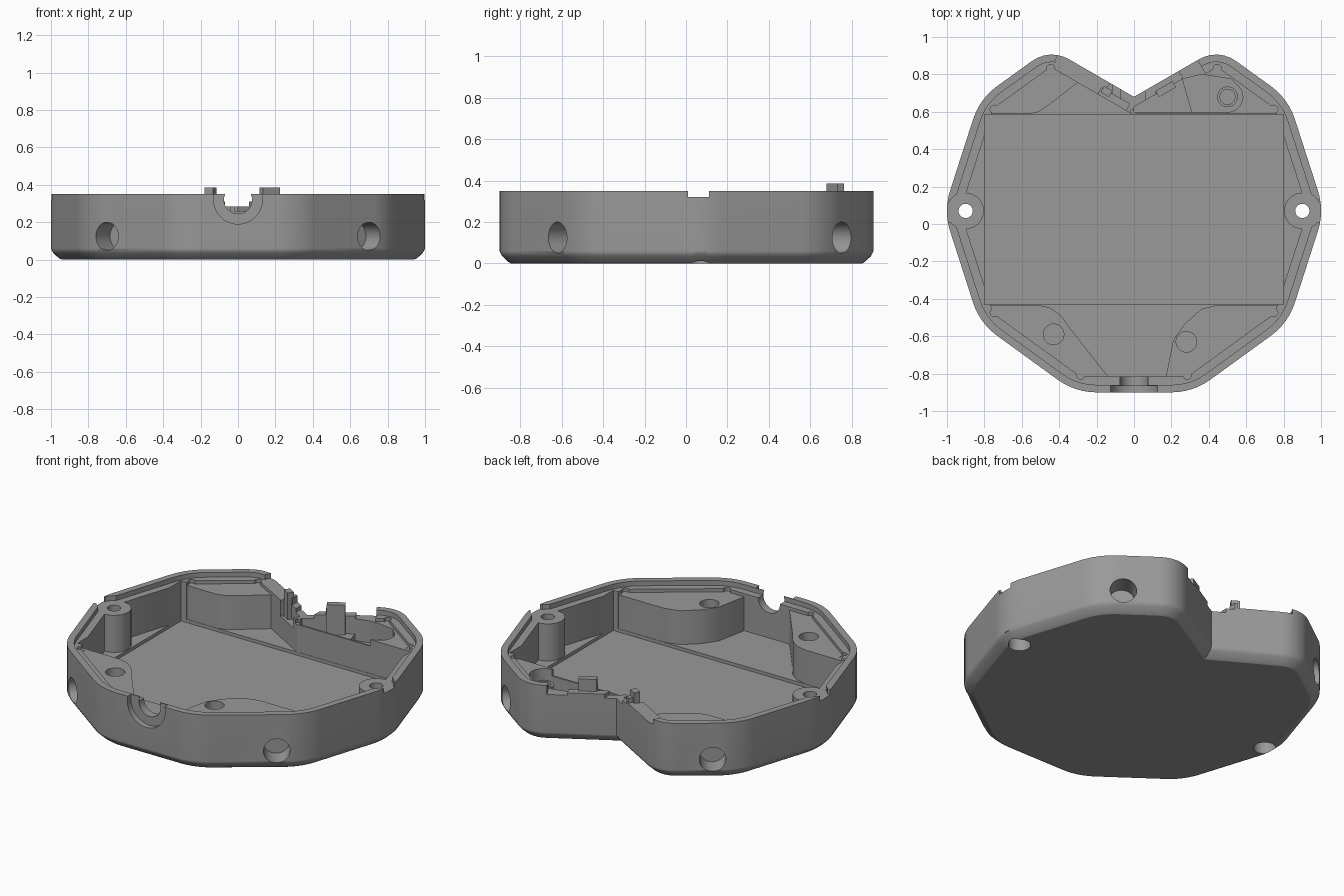
import bpy, bmesh, math
from mathutils import Vector

if "Cube" in bpy.data.objects:
    bpy.data.objects.remove(bpy.data.objects["Cube"])

CY = 0.07          # centre of the ten-sided outline
RIM, LEDGE, DECK, FLOOR = 0.35, 0.32, 0.30, 0.09

grey = bpy.data.materials.new("plain grey")
grey.diffuse_color = (0.32, 0.32, 0.32, 1)
grey.use_nodes = True
grey.node_tree.nodes["Principled BSDF"].inputs["Base Color"].default_value = grey.diffuse_color

# Outline corners (x, y, rounding radius), counter-clockwise, with a V notch at the back
half = [(0.315, -0.9, 0.35), (0.825, -0.53, 0.35), (1.018, CY, 0.35),
        (0.825, 0.67, 0.35), (0.45, 0.94, 0.18)]
CORNERS = half + [(0, 0.68, 0)] + [(-x, y, r) for x, y, r in reversed(half)]


def inset_corners(d):
    pts = [Vector(c[:2]) for c in CORNERS]
    out = []
    for i, p in enumerate(pts):
        a = (p - pts[i - 1]).normalized()
        b = (pts[(i + 1) % len(pts)] - p).normalized()
        na, nb = Vector((-a.y, a.x)), Vector((-b.y, b.x))
        out.append(p + (na + nb) * d / (1 + na.dot(nb)))
    return out


def outline(d, sharp=False, steps=6):
    pts, ring = inset_corners(d), []
    for i, p in enumerate(pts):
        r = 0 if sharp else CORNERS[i][2] - d * (CORNERS[i][2] > 0)
        if r <= 0:
            ring.append(p)
            continue
        a = (pts[i - 1] - p).normalized()
        b = (pts[(i + 1) % len(pts)] - p).normalized()
        ang = a.angle(b) / 2
        c = p + (a + b).normalized() * r / math.sin(ang)
        s = p + a * r / math.tan(ang) - c
        turn = math.pi - 2 * ang
        for k in range(steps + 1):
            t = turn * k / steps
            ring.append(c + Vector((s.x * math.cos(t) - s.y * math.sin(t),
                                    s.x * math.sin(t) + s.y * math.cos(t))))
    return ring


def loft(name, rings):
    """Closed solid through rings of (points, z)."""
    bm = bmesh.new()
    loops = [[bm.verts.new((p[0], p[1], z)) for p in pts] for pts, z in rings]
    n = len(loops[0])
    for lo, hi in zip(loops, loops[1:]):
        for i in range(n):
            j = (i + 1) % n
            bm.faces.new((lo[i], lo[j], hi[j], hi[i]))
    bm.faces.new(loops[0][::-1])
    bm.faces.new(loops[-1])
    bmesh.ops.recalc_face_normals(bm, faces=bm.faces)
    me = bpy.data.meshes.new(name)
    bm.to_mesh(me)
    bm.free()
    ob = bpy.data.objects.new(name, me)
    bpy.context.collection.objects.link(ob)
    me.materials.append(grey)
    return ob


def prism(name, pts, z0, z1):
    return loft(name, [(pts, z0), (pts, z1)])


def rect(x0, y0, x1, y1):
    return [(x0, y0), (x1, y0), (x1, y1), (x0, y1)]


def circle(x, y, r, n=32):
    return [(x + r * math.cos(2 * math.pi * k / n), y + r * math.sin(2 * math.pi * k / n))
            for k in range(n)]


def rod(name, centre, direction, r, length):
    ob = prism(name, circle(0, 0, r), -length / 2, length / 2)
    q = Vector(direction).to_track_quat('Z', 'Y').to_matrix().to_4x4()
    q.translation = Vector(centre)
    ob.data.transform(q)
    return ob


def combine(target, tool, op='DIFFERENCE'):
    m = target.modifiers.new("combine", 'BOOLEAN')
    m.operation, m.solver, m.object = op, 'EXACT', tool
    bpy.context.view_layer.objects.active = target
    bpy.ops.object.modifier_apply(modifier=m.name)
    bpy.data.objects.remove(tool)


def notch_strip(side, x0, x1, d0, d1):
    """Strip along one notch wall between x0 and x1, d0 to d1 inward of it."""
    u, n = Vector((0.866, 0.5)), Vector((0.5, -0.866))
    p = [Vector((0, 0.68)) + u * x / 0.866 + n * d
         for x, d in ((x0, d0), (x1, d0), (x1, d1), (x0, d1))]
    return [(side * v.x, v.y) for v in p]


# Tray body with chamfered underside
body = loft("tray_body", [(outline(0.055), 0), (outline(0.042), 0.008),
                          (outline(0.012), 0.036), (outline(0), 0.06), (outline(0), RIM)])
# Stepped rim, main cavity and rectangular recess
combine(body, prism("lip_cut", outline(0.04), LEDGE, 1))
combine(body, prism("cavity_cut", outline(0.085, sharp=True), FLOOR, 1))
combine(body, prism("recess_cut", rect(-0.8, -0.43, 0.8, 0.585), 0.07, LEDGE + 0.01))

# Corner blocks, running into the surrounding wall
wall = inset_corners(0.06)
blocks = {
    "front_left_block": [(-0.8, -0.432), (-0.52, -0.432), (-0.45, -0.447), (-0.39, -0.49),
                         (-0.34, -0.56), (-0.135, -0.82), wall[10], wall[9], (-0.825, -0.432)],
    "front_right_block": [(0.8, -0.432), (0.45, -0.432), (0.36, -0.455), (0.27, -0.535),
                          (0.21, -0.62), (0.17, -0.82), wall[0], wall[1], (0.825, -0.432)],
    "back_left_block": [(-0.8, 0.587), (-0.56, 0.587), (-0.51, 0.6), (-0.46, 0.632),
                        (-0.29, 0.765), wall[6], wall[7]],
    "back_right_block": [(0, 0.587), (0.8, 0.587), wall[3], wall[4], (0, 0.63)],
}
for name, pts in blocks.items():
    combine(body, prism(name, pts, 0.05, DECK), 'UNION')

# Rounded pocket, shelf and low front wall in the back right block
pocket = [(0.31, 0.598), (0.5, 0.598)] + [
    (0.5 + 0.082 * math.cos(math.radians(a)), 0.68 + 0.082 * math.sin(math.radians(a)))
    for a in range(-75, 61, 15)] + [(0.52, 0.775), (0.36, 0.8), (0.26, 0.775)]
combine(body, prism("pocket_cut", pocket, 0.16, 1))
combine(body, prism("shelf_cut", [(0, 0.598), (0.311, 0.598), (0.261, 0.776), (0, 0.626)], 0.2, 1))
combine(body, prism("low_wall_cut", rect(-0.02, 0.57, 0.5, 0.61), 0.26, 1))
combine(body, prism("pocket_boss", circle(0.5, 0.68, 0.055), 0.1, 0.24), 'UNION')
combine(body, prism("left_shelf_cut", notch_strip(-1, 0, 0.15, 0.045, 0.12), 0.22, 1))

# Side screw bosses, their gaps in the lip, through holes and counterbores
for s in (-1, 1):
    x = s * 0.9
    combine(body, prism("lip_gap", circle(x, CY, 0.1), LEDGE, 1))
    combine(body, prism("lip_slot", rect(x - 0.15, 0.01, x + 0.15, 0.11), LEDGE, 1))
    combine(body, prism("screw_boss", circle(x, CY, 0.097), 0.05, LEDGE), 'UNION')
    combine(body, prism("screw_hole", circle(x, CY, 0.038), -1, 1))
    combine(body, prism("counterbore", circle(x, CY, 0.063), -1, 0.12))

# Bored holes in the blocks
for x, y, r in ((-0.43, -0.59, 0.055), (0.28, -0.63, 0.055), (0.5, 0.68, 0.04)):
    combine(body, prism("block_hole", circle(x, y, r), 0.14, 1))

# Small corner reliefs in the ledge
inner = inset_corners(0.09)
for i in (0, 1, 3, 4, 6, 7, 9, 10):
    combine(body, prism("corner_relief", circle(inner[i].x, inner[i].y, 0.021, 16), DECK - 0.002, 1))

# Round blind pockets in the four diagonal walls
for s in (-1, 1):
    for x, y, f in ((0.7, -0.62, -1), (0.71, 0.753, 1)):
        n = Vector((s * 0.588, f * 0.809, 0))
        combine(body, rod("wall_pocket", Vector((s * x, y, 0.125)) + n * 0.07, n, 0.075, 0.4))

# Half-round cable entry at the front
combine(body, rod("entry_outer", (0, -0.965, LEDGE), (0, 1, 0), 0.13, 0.2))
combine(body, rod("entry_inner", (0, -0.87, LEDGE), (0, 1, 0), 0.075, 0.2))

# Lowered notch walls with two upright tabs
for side, x0, x1, d1, z in ((1, 0.24, 0.34, 0.1, 0.295), (-1, 0.13, 0.4, 0.05, LEDGE),
                            (1, 0.1, 0.25, 0.1, 0.31)):
    combine(body, prism("notch_cut", notch_strip(side, x0, x1, -0.05, d1), z, 1))
combine(body, prism("notch_wide_cut", rect(-0.115, 0.5, 0.115, 0.8), 0.31, 1))
combine(body, prism("notch_centre_cut", rect(-0.07, 0.5, 0.06, 0.8), 0.285, 1))
for side, x0, x1 in ((1, 0.1, 0.19), (-1, 0.1, 0.145)):
    combine(body, prism("notch_tab", notch_strip(side, x0, x1, 0.03, 0.068), 0.15, 0.385), 'UNION')

# Smooth rounded corners, crisp edges and flat walls
body.select_set(True)
bpy.context.view_layer.objects.active = body
bpy.ops.object.shade_smooth_by_angle(angle=math.radians(30))
flat = body.modifiers.new("flat_walls", 'WEIGHTED_NORMAL')
flat.keep_sharp = True
